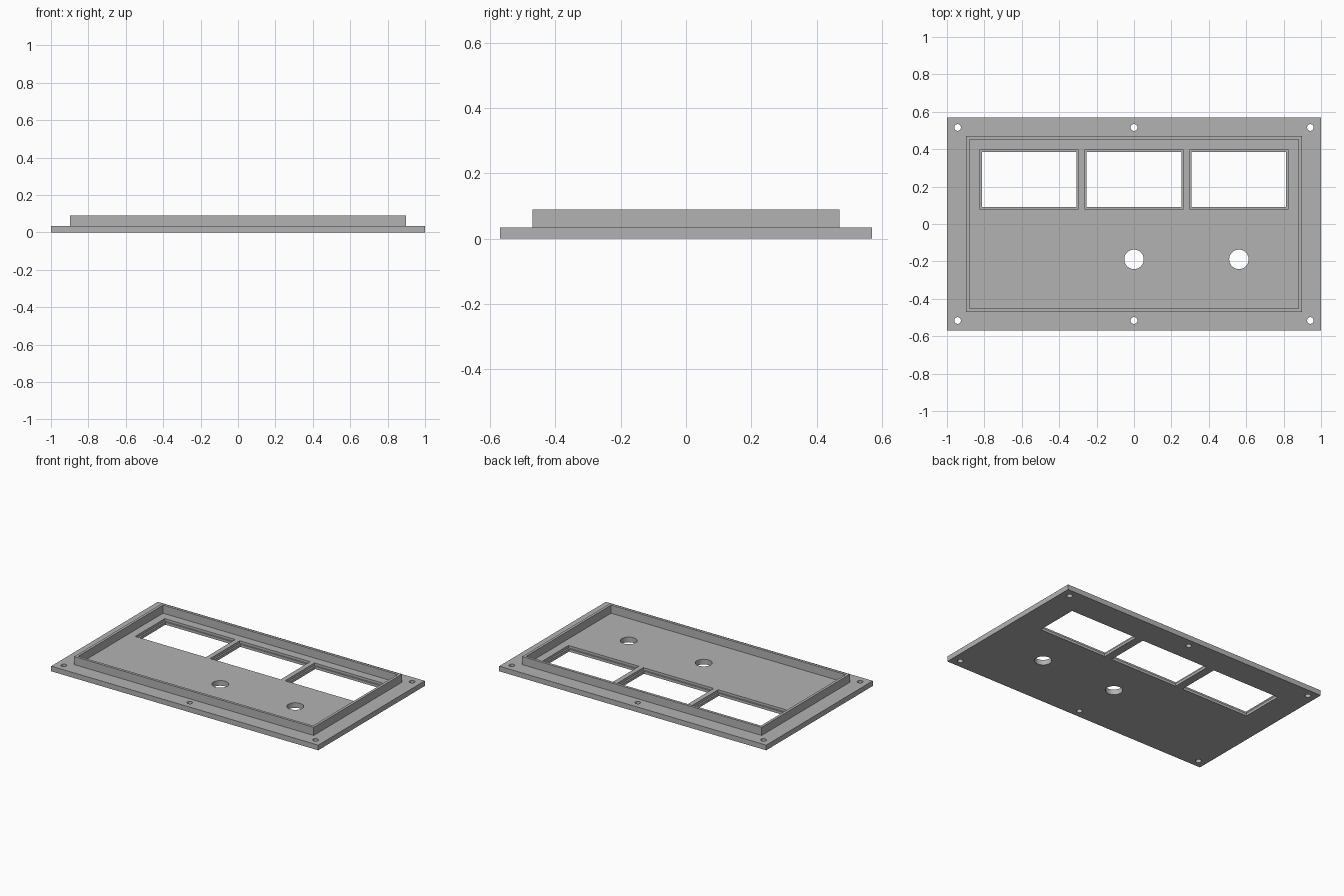
import bpy

if "Cube" in bpy.data.objects:
    bpy.data.objects.remove(bpy.data.objects["Cube"])

PLATE_TOP, RIM_TOP, LEDGE = 0.035, 0.09, 0.018

grey = bpy.data.materials.new("plain grey")
grey.diffuse_color = (0.45, 0.45, 0.45, 1)
grey.use_nodes = True
grey.node_tree.nodes["Principled BSDF"].inputs["Base Color"].default_value = grey.diffuse_color


def box(name, x0, x1, y0, y1, z0, z1):
    bpy.ops.mesh.primitive_cube_add(
        size=1, location=((x0 + x1) / 2, (y0 + y1) / 2, (z0 + z1) / 2))
    ob = bpy.context.object
    ob.name = name
    ob.scale = (x1 - x0, y1 - y0, z1 - z0)
    bpy.ops.object.transform_apply(location=True, scale=True)
    return ob


def drill(x, y, radius, sides):
    bpy.ops.mesh.primitive_cylinder_add(
        vertices=sides, radius=radius, depth=0.3, location=(x, y, 0))
    return bpy.context.object


def combine(target, tool, operation):
    mod = target.modifiers.new("shape", 'BOOLEAN')
    mod.operation, mod.solver, mod.object = operation, 'EXACT', tool
    bpy.context.view_layer.objects.active = target
    bpy.ops.object.modifier_apply(modifier=mod.name)
    bpy.data.objects.remove(tool)


# Flat base plate with a raised rim around a shallow pocket
panel = box("panel", -1, 1, -0.57, 0.57, 0, PLATE_TOP)
combine(panel, box("rim", -0.897, 0.897, -0.471, 0.471, 0.01, RIM_TOP), 'UNION')
combine(panel, box("pocket", -0.879, 0.879, -0.453, 0.453, PLATE_TOP, 0.2), 'DIFFERENCE')

# Three windows, each with a narrow ledge
for cx in (-0.561, 0, 0.561):
    for hw, y0, y1, z0 in ((0.264, 0.08, 0.395, LEDGE), (0.253, 0.09, 0.386, -0.1)):
        combine(panel, box("window", cx - hw, cx + hw, y0, y1, z0, 0.06), 'DIFFERENCE')

# Two knob holes
for x in (0, 0.561):
    combine(panel, drill(x, -0.189, 0.052, 48), 'DIFFERENCE')

# Six screw holes along the flange
for x in (-0.943, 0, 0.943):
    for y in (-0.516, 0.516):
        combine(panel, drill(x, y, 0.018, 32), 'DIFFERENCE')

panel.data.materials.clear()
panel.data.materials.append(grey)
for face in panel.data.polygons:
    face.material_index = 0
bpy.ops.object.select_all(action='DESELECT')
panel.select_set(True)
bpy.context.view_layer.objects.active = panel
bpy.ops.object.shade_smooth_by_angle()
